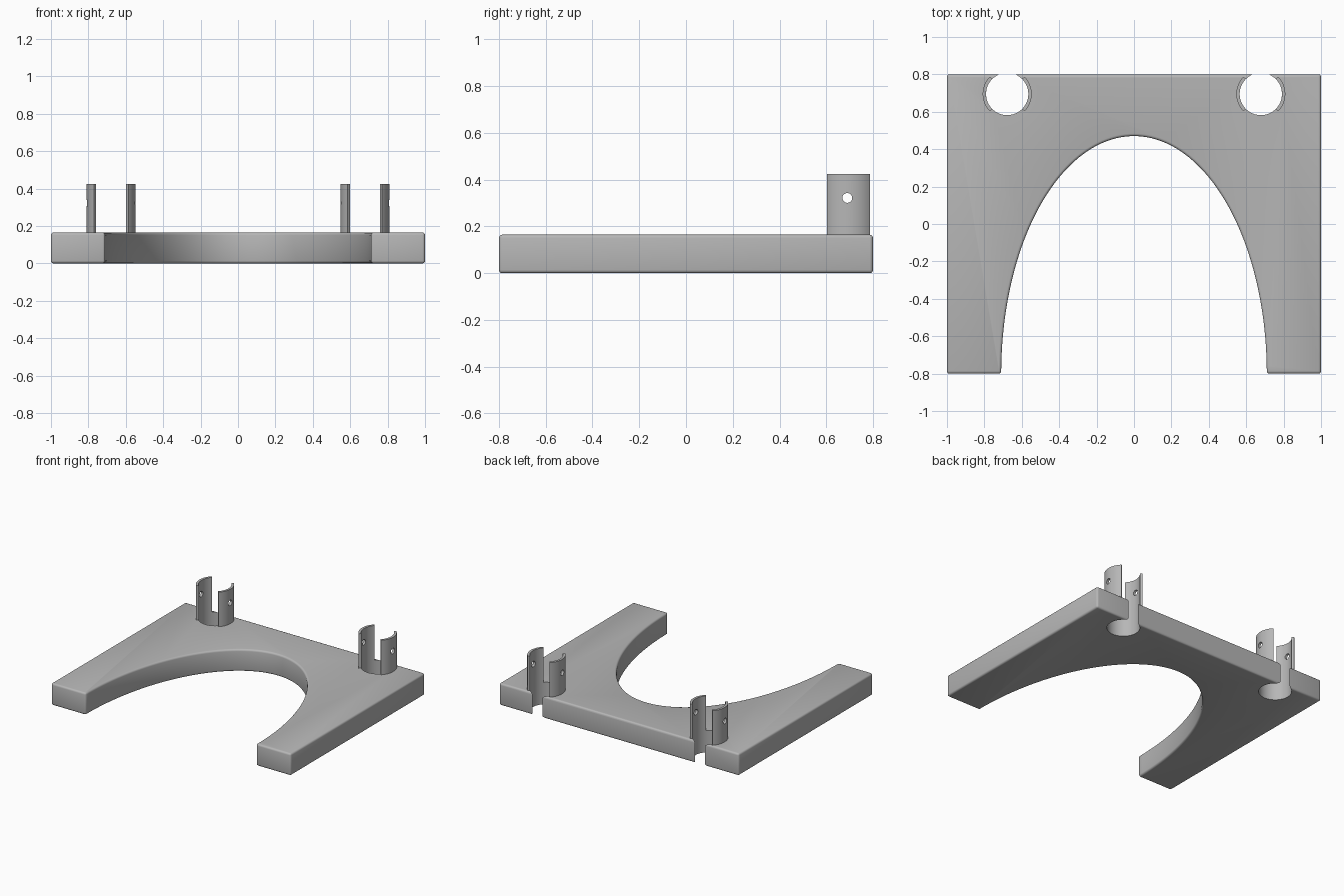
import bpy
import bmesh
from math import sin, cos, pi, radians

cube = bpy.data.objects.get("Cube")
if cube:
    bpy.data.objects.remove(cube, do_unlink=True)

grey = bpy.data.materials.new("plain grey")
grey.use_nodes = True
colour = (0.47, 0.47, 0.47, 1)
grey.diffuse_color = colour
grey.node_tree.nodes["Principled BSDF"].inputs["Base Color"].default_value = colour

PLATE_TOP = 0.165
SOCKET_X, SOCKET_Y = 0.678, 0.695
R_IN, R_OUT = 0.113, 0.131


def prism(name, outline, z0, z1):
    """Extrude a closed xy outline between two heights."""
    bm = bmesh.new()
    face = bm.faces.new([bm.verts.new((x, y, z0)) for x, y in outline])
    ext = bmesh.ops.extrude_face_region(bm, geom=[face])
    verts = [v for v in ext["geom"] if isinstance(v, bmesh.types.BMVert)]
    bmesh.ops.translate(bm, verts=verts, vec=(0, 0, z1 - z0))
    bmesh.ops.recalc_face_normals(bm, faces=bm.faces)
    mesh = bpy.data.meshes.new(name)
    bm.to_mesh(mesh)
    bm.free()
    obj = bpy.data.objects.new(name, mesh)
    bpy.context.collection.objects.link(obj)
    mesh.materials.append(grey)
    return obj


def select(obj):
    bpy.ops.object.select_all(action="DESELECT")
    obj.select_set(True)
    bpy.context.view_layer.objects.active = obj


def cut(obj, cutter):
    mod = obj.modifiers.new("cut", "BOOLEAN")
    mod.operation, mod.solver, mod.object = "DIFFERENCE", "EXACT", cutter
    select(obj)
    bpy.ops.object.modifier_apply(modifier=mod.name)
    bpy.data.objects.remove(cutter, do_unlink=True)


def cylinder(radius, depth, location, rotation=(0, 0, 0), sides=64):
    bpy.ops.mesh.primitive_cylinder_add(vertices=sides, radius=radius, depth=depth,
                                        location=location, rotation=rotation)
    bpy.context.object.hide_render = True
    return bpy.context.object


def smooth(obj):
    select(obj)
    bpy.ops.object.shade_smooth_by_angle(angle=radians(35))


# Base plate with an elliptical arch opening to the front
steps = 96
arch = [(-0.71 * cos(pi * i / steps), -0.8 + 1.27 * sin(pi * i / steps))
        for i in range(steps + 1)]
base = prism("base_plate", arch + [(1, -0.8), (1, 0.8), (-1, 0.8), (-1, -0.8)], 0, PLATE_TOP)
bevel = base.modifiers.new("rounded_edges", "BEVEL")
bevel.width, bevel.segments = 0.014, 3
bevel.limit_method, bevel.angle_limit = "ANGLE", radians(40)
select(base)
bpy.ops.object.modifier_apply(modifier=bevel.name)

# Socket holes that break through the back edge
for side in (-1, 1):
    cut(base, cylinder(R_IN, 1, (side * SOCKET_X, SOCKET_Y, 0)))
smooth(base)

# Two curved, drilled prongs around each hole
angles = [radians(-45 + 90 * i / 20) for i in range(21)]
for side, label in ((-1, "right"), (1, "left")):
    for way, place in ((side, "outer"), (-side, "inner")):
        rim = [(R_OUT, a) for a in angles] + [(R_IN, a) for a in reversed(angles)]
        outline = [(side * SOCKET_X + way * r * cos(a), SOCKET_Y + r * sin(a)) for r, a in rim]
        prong = prism(f"{label}_socket_{place}_prong", outline, PLATE_TOP - 0.01, 0.425)
        hole_at = (side * SOCKET_X + way * R_OUT, SOCKET_Y - 0.005, 0.322)
        cut(prong, cylinder(0.021, 0.1, hole_at, (0, pi / 2, 0), 24))
        smooth(prong)
